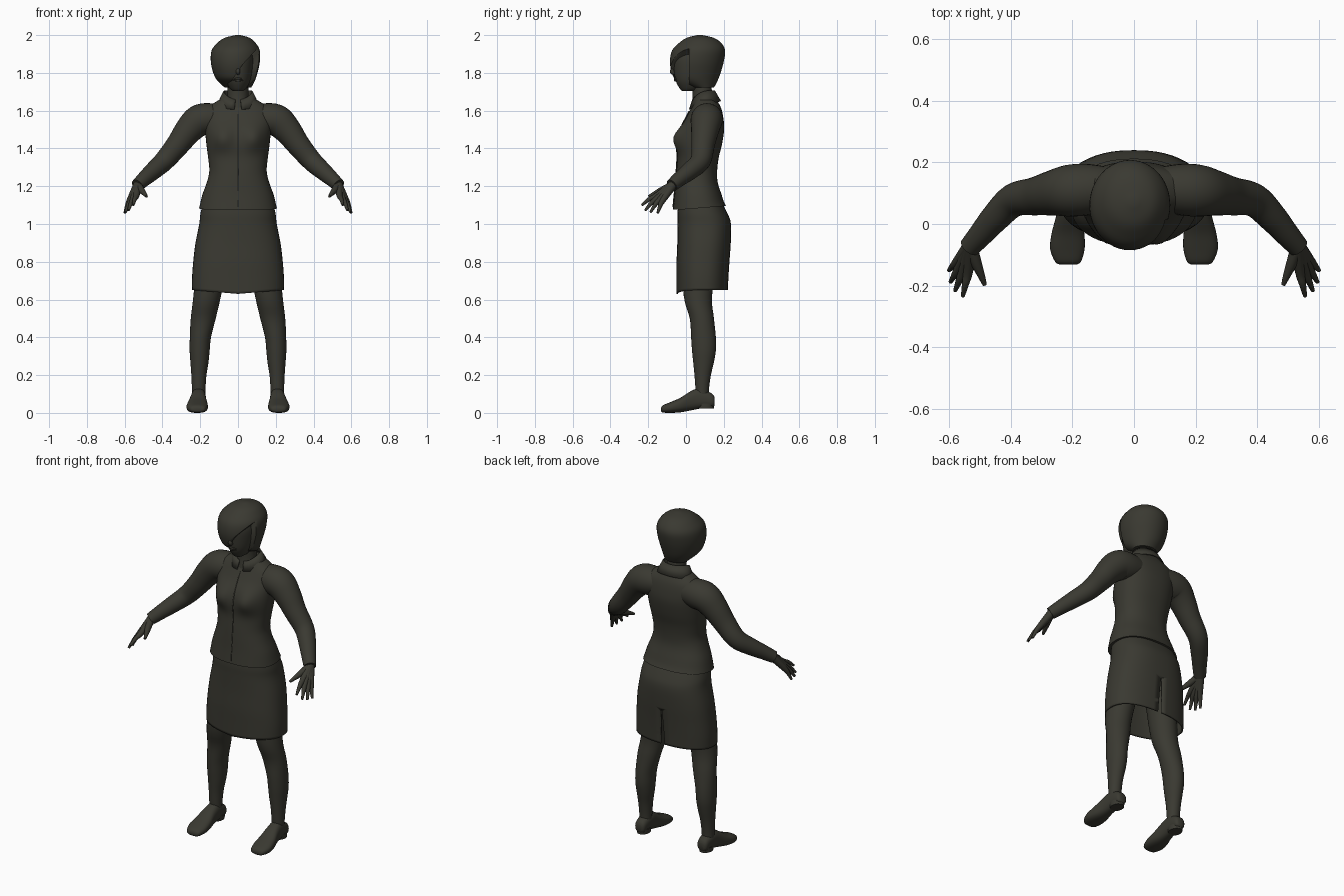
import bpy, bmesh
from math import sin, cos, pi, exp, radians, copysign
from mathutils import Vector

if "Cube" in bpy.data.objects:
    bpy.data.objects.remove(bpy.data.objects["Cube"], do_unlink=True)

# One dark olive-grey material
COLOUR = (0.042, 0.041, 0.031, 1)
mat = bpy.data.materials.new("dark_olive_grey")
mat.use_nodes = True
mat.diffuse_color = COLOUR
bsdf = mat.node_tree.nodes["Principled BSDF"]
bsdf.inputs["Base Color"].default_value = COLOUR
bsdf.inputs["Roughness"].default_value = 0.8


def finish(name, verts, faces, angle=40):
    mesh = bpy.data.meshes.new(name)
    bm = bmesh.new()
    vs = [bm.verts.new(v) for v in verts]
    for f in faces:
        bm.faces.new([vs[i] for i in f])
    bmesh.ops.recalc_face_normals(bm, faces=bm.faces)
    bm.to_mesh(mesh)
    bm.free()
    mesh.materials.append(mat)
    ob = bpy.data.objects.new(name, mesh)
    bpy.context.collection.objects.link(ob)
    bpy.ops.object.select_all(action="DESELECT")
    ob.select_set(True)
    bpy.context.view_layer.objects.active = ob
    bpy.ops.object.shade_smooth_by_angle(angle=radians(angle))
    return ob


def spline(points, steps):
    """Smooth curve through tuples of any length."""
    out = []
    last = len(points) - 1
    for i in range(last):
        a, b, c, d = (points[min(max(k, 0), last)] for k in (i - 1, i, i + 1, i + 2))
        for s in range(steps):
            t = s / steps
            out.append(tuple(q + 0.5 * t * (r - p + t * (2*p - 5*q + 4*r - w + t * (3*(q - r) + w - p)))
                             for p, q, r, w in zip(a, b, c, d)))
    return out + [points[-1]]


def skin(name, rings, caps=True, angle=40):
    n = len(rings[0])
    verts = [v for ring in rings for v in ring]
    faces = [(k*n + i, k*n + (i+1) % n, (k+1)*n + (i+1) % n, (k+1)*n + i)
             for k in range(len(rings) - 1) for i in range(n)]
    if caps:
        faces += [tuple(range(n)), tuple(range(len(verts) - n, len(verts)))]
    return finish(name, verts, faces, angle)


def loft(name, rows, axis="z", power=2.0, side=1, caps=True, n=36, steps=4, shape=None):
    """Rows: position on axis, centre x, half width, low and high of the other axis."""
    rings = []
    for pos, cx, hx, lo, hi in spline(rows, steps):
        ring = []
        for i in range(n):
            c, s = cos(2*pi*i/n), sin(2*pi*i/n)
            x = side * (cx + hx * copysign(abs(c)**(2/power), c))
            w = (lo + hi)/2 + (hi - lo)/2 * copysign(abs(s)**(2/power), s)
            v = (x, w, pos) if axis == "z" else (x, pos, w)
            ring.append(shape(*v) if shape else v)
        rings.append(ring)
    return skin(name, rings, caps)


def tube(name, path, side=1, n=16, steps=5):
    """Path of x, y, z, radius."""
    pts = spline(path, steps)
    pos = [Vector((side*p[0], p[1], p[2])) for p in pts]
    rings = []
    for i, p in enumerate(pts):
        d = (pos[min(i+1, len(pos)-1)] - pos[max(i-1, 0)]).normalized()
        u = d.cross(Vector((0.1, 1, 0.2))).normalized()
        v = d.cross(u)
        rings.append([pos[i] + p[3]*(cos(2*pi*k/n)*u + sin(2*pi*k/n)*v) for k in range(n)])
    return skin(name, rings, angle=60)


def cut(target, outline, y0, y1):
    """Cut an x-z outline, run from y0 to y1, out of the target."""
    n = len(outline)
    verts = [(x, y, z) for y in (y0, y1) for x, z in outline]
    faces = [tuple(range(n)), tuple(range(n, 2*n))]
    faces += [(i, (i+1) % n, n + (i+1) % n, n + i) for i in range(n)]
    cutter = finish("cutter", verts, faces)
    cutter.hide_render = True
    mod = target.modifiers.new("cut", "BOOLEAN")
    mod.operation = "DIFFERENCE"
    mod.object = cutter
    bpy.context.view_layer.objects.active = target
    bpy.ops.object.modifier_apply(modifier=mod.name)
    bpy.data.objects.remove(cutter, do_unlink=True)


def thicken(ob, amount):
    mod = ob.modifiers.new("thickness", "SOLIDIFY")
    mod.thickness = amount
    bpy.context.view_layer.objects.active = ob
    bpy.ops.object.modifier_apply(modifier=mod.name)


# Jacket with bust and a hem that rises at the back
def jacket_shape(x, y, z):
    if y < 0.06:
        y -= 0.036 * exp(-((abs(x) - 0.085)/0.055)**2 - ((z - 1.455)/0.06)**2)
    if z < 1.12:
        z += 0.08 * max(0, y) * (1.12 - z)/0.04
    return x, y, z


loft("jacket", [(1.078, 0, .206, -.07, .212), (1.15, 0, .19, -.062, .19), (1.22, 0, .165, -.057, .168),
                (1.28, 0, .152, -.052, .165), (1.35, 0, .158, -.045, .173), (1.42, 0, .167, -.045, .19),
                (1.5, 0, .175, -.03, .202), (1.56, 0, .18, 0, .198), (1.61, 0, .165, .025, .187),
                (1.645, 0, .12, .04, .17), (1.67, 0, .075, .045, .155)],
     power=2.3, n=48, shape=jacket_shape)
tube("jacket_front_edge", [(0, .018, 1.6, .003), (0, -.032, 1.5, .003), (0, -.05, 1.42, .003),
                           (0, -.048, 1.35, .003), (0, -.057, 1.22, .003), (0, -.069, 1.09, .003)], n=6)

# Folded collar, open at the front
N = 32
collar = []
for i in range(N + 1):
    a = radians(-170 + 340*i/N)
    f = (1 - cos(a))/2
    collar += [(.078*sin(a), .092 + .06*cos(a), 1.708 - .05*f**3),
               (.112*sin(a), .1 + .085*cos(a), 1.652 - .045*f)]
thicken(finish("collar", collar, [(2*i, 2*i+1, 2*i+3, 2*i+2) for i in range(N)]), 0.006)


# Skirt with a dipped front hem and a back slit
def skirt_shape(x, y, z):
    if y < 0.09 and z < 0.75:
        z -= 0.02 * max(0, 1 - abs(x)/0.24) * (0.75 - z)/0.1
    return x, y, z


skirt = loft("skirt", [(1.15, 0, .175, -.035, .17), (1.06, 0, .198, -.045, .218), (1, 0, .205, -.045, .238),
                       (.9, 0, .225, -.046, .237), (.8, 0, .237, -.05, .23), (.72, 0, .243, -.05, .225),
                       (.65, 0, .243, -.05, .222)],
             power=2.4, n=48, caps=False, shape=skirt_shape)
thicken(skirt, 0.008)
cut(skirt, [(-.016, .6), (.016, .6), (.003, .86), (-.003, .86)], .1, .4)

# Head, neck and face
loft("neck", [(1.6, 0, .06, .025, .15), (1.68, 0, .055, .035, .14), (1.77, 0, .055, .03, .13)])
loft("head", [(1.705, 0, .028, -.022, .05), (1.72, 0, .045, -.035, .09), (1.76, 0, .066, -.055, .12),
              (1.82, 0, .078, -.064, .14), (1.88, 0, .081, -.066, .15), (1.93, 0, .07, -.045, .15)])
tube("nose", [(0, -.06, 1.855, .006), (0, -.07, 1.825, .009), (0, -.073, 1.805, .012), (0, -.058, 1.797, .008)], n=10)
for lip, z in (("upper_lip", 1.769), ("lower_lip", 1.76)):
    tube(lip, [(-.025, -.05, z, .002), (0, -.058, z, .006), (.025, -.05, z, .002)], n=8)

# Bobbed hair with a fringe swept across one side of the face
hair = loft("hair", [(1.722, 0, .07, .035, .148), (1.76, -.01, .1, -.05, .168), (1.8, -.014, .117, -.075, .183),
                     (1.86, -.014, .13, -.085, .2), (1.92, -.012, .127, -.073, .207),
                     (1.96, -.008, .1, -.035, .185), (1.986, -.004, .065, .005, .145), (2, 0, .012, .06, .085)], n=48)
cut(hair, [(.108, 1.935), (.03, 1.85), (-.035, 1.755), (-.05, 1.65), (.25, 1.65), (.25, 1.935)], -.3, .015)

for side, word in ((1, "left"), (-1, "right")):
    # Sleeve
    tube(word + "_sleeve", [(.08, .115, 1.56, .07), (.15, .112, 1.557, .083), (.21, .108, 1.545, .084),
                            (.265, .1, 1.492, .073), (.32, .09, 1.418, .062), (.39, .077, 1.335, .054),
                            (.45, .02, 1.28, .047), (.495, -.032, 1.24, .04), (.533, -.075, 1.205, .034)],
         side, n=28)

    # Hand: each finger runs from the wrist over its knuckle to the tip
    fingers = {"index": ((.538, -.155, 1.15), (.555, -.234, 1.1)),
               "middle": ((.553, -.15, 1.138), (.58, -.216, 1.072)),
               "ring": ((.565, -.138, 1.13), (.595, -.188, 1.062)),
               "little": ((.573, -.122, 1.127), (.6, -.15, 1.058))}
    for finger, (knuckle, tip) in fingers.items():
        mid = [(a + b)/2 for a, b in zip(knuckle, tip)]
        tube(f"{word}_{finger}_finger", [(.53, -.068, 1.208, .024), (*knuckle, .016), (mid[0], mid[1], mid[2] + .006, .0115),
                                         (*tip, .0065)], side, n=12)
    tube(word + "_thumb", [(.528, -.075, 1.205, .02), (.512, -.125, 1.18, .018), (.495, -.168, 1.16, .012),
                           (.484, -.197, 1.146, .007)], side, n=12)

    # Leg
    loft(word + "_leg", [(.85, .13, .085, -.02, .17), (.62, .163, .073, -.012, .138), (.5, .184, .066, .02, .148),
                         (.4, .199, .056, .027, .158), (.33, .203, .053, .032, .158), (.27, .204, .048, .038, .148),
                         (.2, .207, .04, .045, .132), (.13, .208, .036, .05, .122), (.08, .208, .034, .055, .12)],
         side=side, n=28)

    # Shoe and heel
    loft(word + "_shoe", [(-.132, .213, .025, .01, .025), (-.122, .214, .042, .002, .04), (-.08, .216, .056, 0, .058),
                          (-.03, .214, .053, .003, .08), (.02, .211, .043, .012, .112), (.06, .209, .039, .02, .128),
                          (.1, .208, .037, .027, .12), (.14, .208, .032, .03, .1), (.152, .208, .02, .04, .08)],
         axis="y", power=2.5, side=side, n=28)
    loft(word + "_heel", [(.022, .208, .035, .06, .147), (.05, .208, .037, .055, .15)], side=side, steps=1)
